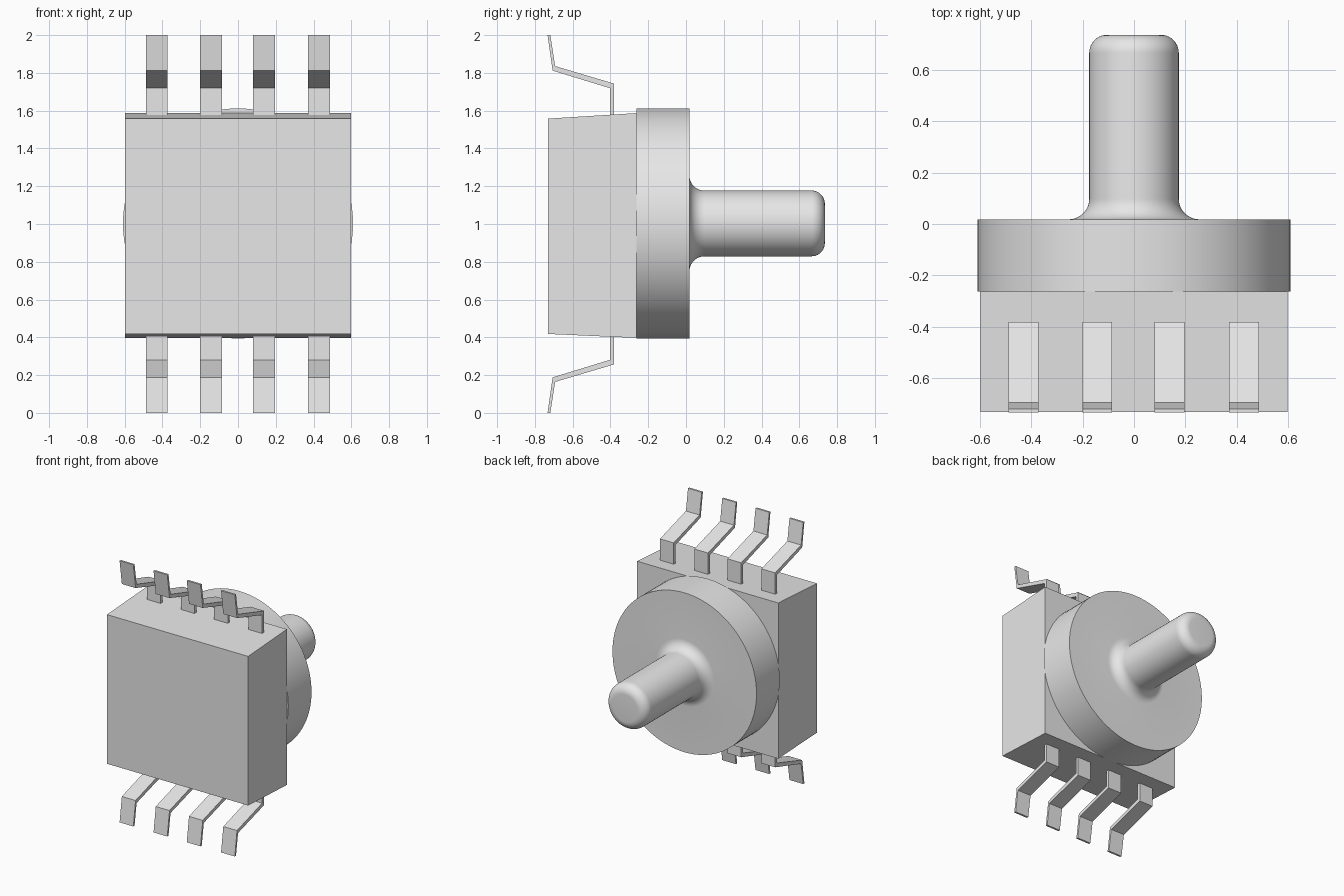
import bpy, bmesh
from math import radians, sin, cos, pi
from mathutils import Vector

cube = bpy.data.objects.get("Cube")
if cube:
    bpy.data.objects.remove(cube, do_unlink=True)

grey = bpy.data.materials.new("plain grey")
grey.use_nodes = True
colour = (0.8, 0.8, 0.8, 1)
grey.diffuse_color = colour
grey.node_tree.nodes["Principled BSDF"].inputs["Base Color"].default_value = colour


def finish(bm, name, smooth=False):
    """Turn a bmesh into a named grey object."""
    bmesh.ops.recalc_face_normals(bm, faces=bm.faces[:])
    mesh = bpy.data.meshes.new(name)
    bm.to_mesh(mesh)
    bm.free()
    mesh.materials.append(grey)
    obj = bpy.data.objects.new(name, mesh)
    bpy.context.collection.objects.link(obj)
    if smooth:
        bpy.ops.object.select_all(action='DESELECT')
        obj.select_set(True)
        bpy.context.view_layer.objects.active = obj
        bpy.ops.object.shade_smooth_by_angle(angle=radians(30))
    return obj


def extrude_profile(name, profile, x0, x1):
    """Extrude a closed (y, z) outline along x."""
    bm = bmesh.new()
    face = bm.faces.new([bm.verts.new((x0, y, z)) for y, z in profile])
    new = bmesh.ops.extrude_face_region(bm, geom=[face])["geom"]
    verts = [v for v in new if isinstance(v, bmesh.types.BMVert)]
    bmesh.ops.translate(bm, verts=verts, vec=(x1 - x0, 0, 0))
    return finish(bm, name)


def lathe(name, profile, centre_z, steps=96):
    """Spin a (radius, y) outline about the y axis."""
    bm = bmesh.new()
    verts = [bm.verts.new((r, y, centre_z)) for r, y in profile]
    edges = [bm.edges.new(pair) for pair in zip(verts, verts[1:])]
    bmesh.ops.spin(bm, geom=verts + edges, cent=(0, 0, centre_z),
                   axis=(0, 1, 0), angle=2 * pi, steps=steps)
    bmesh.ops.remove_doubles(bm, verts=bm.verts[:], dist=0.0001)
    return finish(bm, name, smooth=True)


def arc(r, y, radius, start, end, count=10):
    """Quarter-round points in the (radius, y) plane."""
    angles = [radians(start + (end - start) * i / count) for i in range(count + 1)]
    return [(r + radius * cos(a), y + radius * sin(a)) for a in angles]


# Housing: a block whose top and bottom draft inwards toward the front
SEAT = -0.262
extrude_profile("housing", [(-0.73, 0.418), (SEAT, 0.397), (SEAT, 1.587), (-0.73, 1.558)],
                -0.597, 0.597)

# Round flange with filleted, round-ended pressure port
FLANGE, TIP, PORT = 0.018, 0.735, 0.174
FILLET, ROUND = 0.08, 0.07
outline = [(0, SEAT), (0.609, SEAT), (0.609, FLANGE)]
outline += arc(PORT + FILLET, FLANGE + FILLET, FILLET, 270, 180)
outline += arc(PORT - ROUND, TIP - ROUND, ROUND, 0, 90)
outline += [(0, TIP)]
lathe("flange_and_port", outline, 1.003)

# Bent leads: four on the top edge, four mirrored on the bottom edge
LEAD = [(-0.38, 0.55), (-0.38, 0.743), (-0.693, 0.836), (-0.718, 1.0),
        (-0.733, 1.0), (-0.706, 0.812), (-0.403, 0.719), (-0.403, 0.55)]
for label, side in (("top", 1), ("bottom", -1)):
    for i, x in enumerate((-0.43, -0.143, 0.138, 0.428)):
        extrude_profile(f"{label}_lead_{i + 1}",
                        [(y, 1 + side * h) for y, h in LEAD], x - 0.058, x + 0.058)
